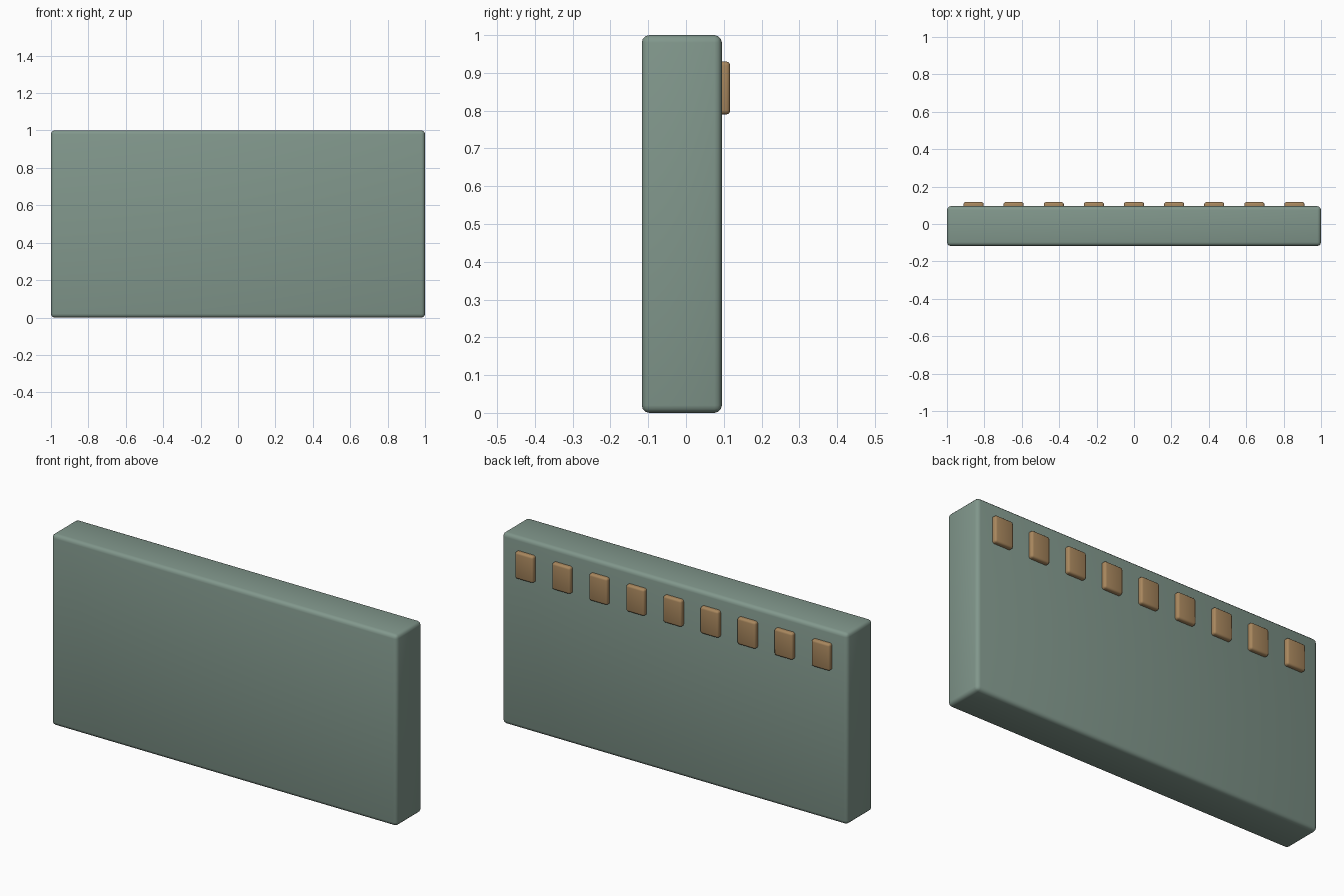
import bpy
import math

if "Cube" in bpy.data.objects:
    bpy.data.objects.remove(bpy.data.objects["Cube"])


def material(name, colour):
    m = bpy.data.materials.new(name)
    m.diffuse_color = (*colour, 1)
    m.use_nodes = True
    m.node_tree.nodes["Principled BSDF"].inputs["Base Color"].default_value = m.diffuse_color
    return m


def rounded_box(name, low, high, radius, mat):
    size = [h - l for l, h in zip(low, high)]
    centre = [(l + h) / 2 for l, h in zip(low, high)]
    bpy.ops.mesh.primitive_cube_add(size=1, location=centre)
    ob = bpy.context.object
    ob.name = name
    ob.scale = size
    bpy.ops.object.transform_apply(location=False, rotation=False, scale=True)
    bevel = ob.modifiers.new("rounded_edges", 'BEVEL')
    bevel.width = radius
    bevel.segments = 3
    bpy.ops.object.modifier_apply(modifier=bevel.name)
    bpy.ops.object.shade_smooth_by_angle(angle=math.radians(35))
    ob.data.materials.append(mat)
    return ob


green = material("grey_green", (0.22, 0.31, 0.262))
brown = material("tan_brown", (0.39, 0.24, 0.11))

# Main slab
rounded_box("panel", (-1, -0.117, 0), (1, 0.095, 1), 0.02, green)

# Row of small tabs along the top of the back face
for i in range(9):
    x = (i - 4) * 0.2145
    rounded_box(f"back_tab_{i + 1}", (x - 0.0535, 0.075, 0.79),
                (x + 0.0535, 0.117, 0.93), 0.011, brown)
